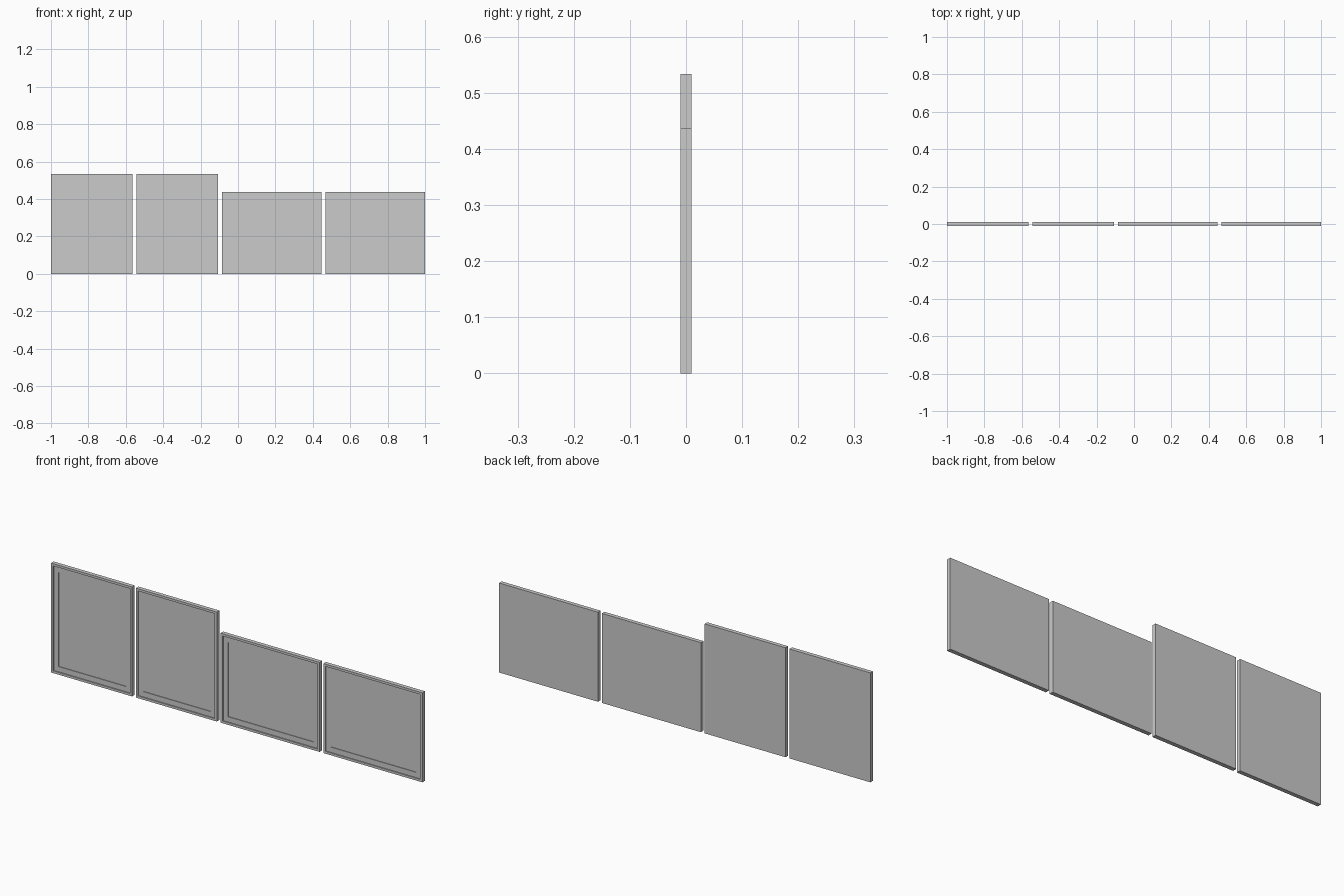
import bpy
import bmesh
from mathutils import Matrix

if "Cube" in bpy.data.objects:
    bpy.data.objects.remove(bpy.data.objects["Cube"])

LONG, SHORT = 0.533, 0.436    # frame side lengths
DEPTH = 0.02                  # frame thickness
GAP = (2 - 2 * LONG - 2 * SHORT) / 3


def sink(bm, face, border, drop):
    """Inset a face by a border, then push the middle back by drop."""
    bmesh.ops.inset_individual(bm, faces=[face], thickness=border, depth=0)
    bmesh.ops.inset_individual(bm, faces=[face], thickness=0, depth=-drop)


def picture_frame(name, left, width, height):
    bm = bmesh.new()
    bmesh.ops.create_cube(bm, size=1, matrix=Matrix.Diagonal((width, DEPTH, height, 1)))
    bm.normal_update()
    front = min(bm.faces, key=lambda f: f.calc_center_median().y)
    sink(bm, front, 0.016, 0.005)     # raised rim around the mat
    bm.normal_update()
    sink(bm, front, 0.036, 0.003)     # mat opening around the picture
    mesh = bpy.data.meshes.new(name)
    bm.to_mesh(mesh)
    bm.free()
    obj = bpy.data.objects.new(name, mesh)
    obj.location = (left + width / 2, 0, height / 2)
    bpy.context.collection.objects.link(obj)


# Two upright frames, then two wide frames, standing in a row
x = -1.0
for name, w, h in (("portrait_frame_left", SHORT, LONG),
                   ("portrait_frame_right", SHORT, LONG),
                   ("landscape_frame_left", LONG, SHORT),
                   ("landscape_frame_right", LONG, SHORT)):
    picture_frame(name, x, w, h)
    x += w + GAP
